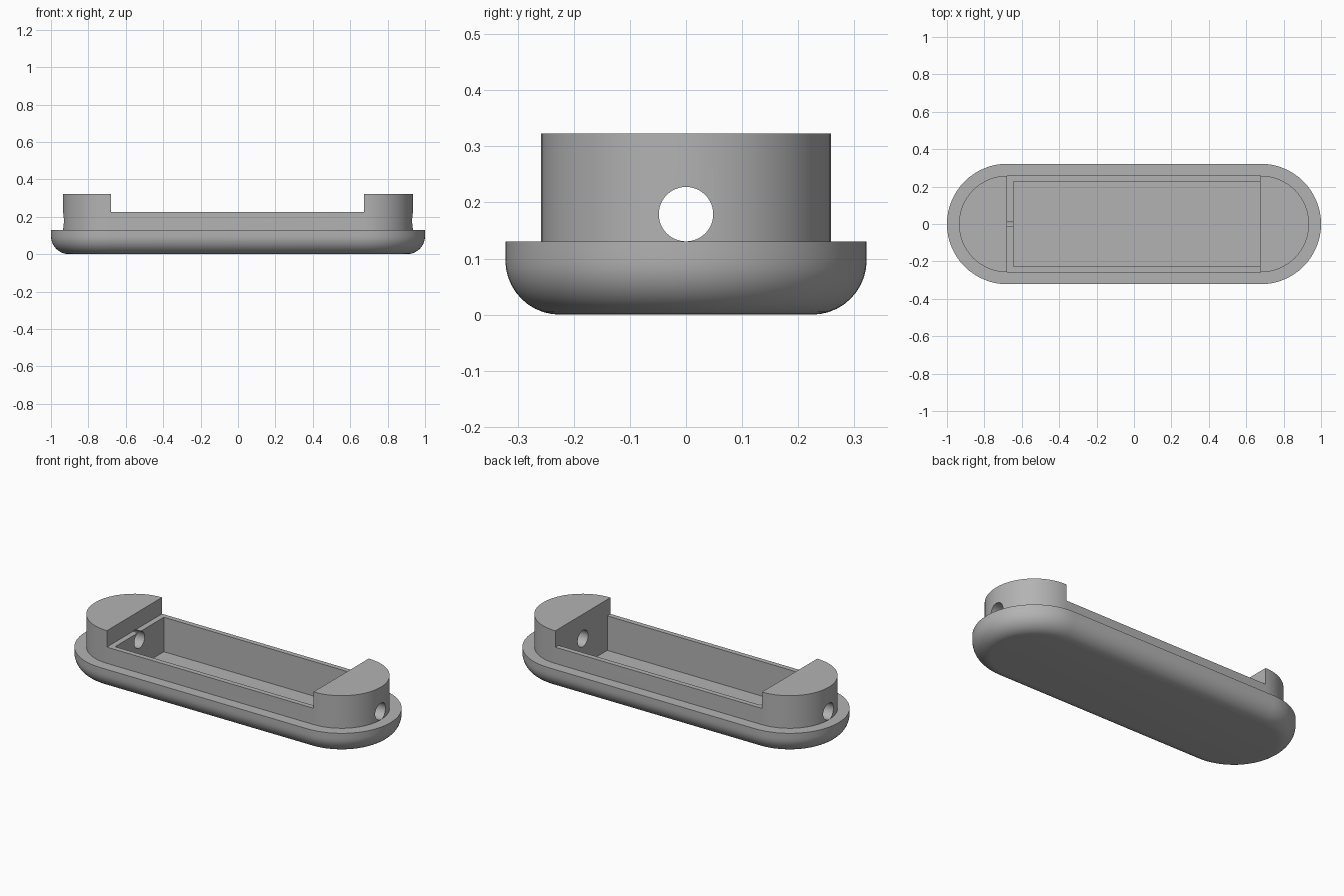
import bpy
import bmesh
import math
from mathutils import Matrix

cube = bpy.data.objects.get("Cube")
if cube:
    bpy.data.objects.remove(cube, do_unlink=True)

CENTRE_X = 0.678   # centres of the rounded ends
SEGMENTS = 32      # steps around each rounded end

grey = bpy.data.materials.new("plain grey")
grey.use_nodes = True
grey.diffuse_color = (0.45, 0.45, 0.45, 1)
grey.node_tree.nodes["Principled BSDF"].inputs["Base Color"].default_value = grey.diffuse_color


def make_object(name, bm):
    bmesh.ops.recalc_face_normals(bm, faces=bm.faces)
    mesh = bpy.data.meshes.new(name)
    bm.to_mesh(mesh)
    bm.free()
    mesh.materials.append(grey)
    obj = bpy.data.objects.new(name, mesh)
    bpy.context.collection.objects.link(obj)
    return obj


def stadium(name, rings):
    """Solid with rounded ends, lofted through (radius, height) rings."""
    bm = bmesh.new()
    loops = []
    for radius, z in rings:
        loop = []
        for side, start in ((1, -math.pi / 2), (-1, math.pi / 2)):
            for i in range(SEGMENTS + 1):
                a = start + math.pi * i / SEGMENTS
                loop.append(bm.verts.new((side * CENTRE_X + radius * math.cos(a),
                                          radius * math.sin(a), z)))
        loops.append(loop)
    count = len(loops[0])
    for low, high in zip(loops, loops[1:]):
        for i in range(count):
            j = (i + 1) % count
            bm.faces.new((low[i], low[j], high[j], high[i]))
    bm.faces.new(loops[0][::-1])
    bm.faces.new(loops[-1])
    return make_object(name, bm)


def box(name, low, high):
    bm = bmesh.new()
    bmesh.ops.create_cube(bm, size=1)
    for v in bm.verts:
        v.co = [(a + b) / 2 + c * (b - a) for a, b, c in zip(low, high, v.co)]
    return make_object(name, bm)


def combine(target, tool, operation):
    """Apply a boolean and remove the tool object."""
    bpy.context.view_layer.objects.active = target
    mod = target.modifiers.new(operation.title(), 'BOOLEAN')
    mod.operation = operation
    mod.solver = 'EXACT'
    mod.object = tool
    bpy.ops.object.modifier_apply(modifier=mod.name)
    bpy.data.objects.remove(tool, do_unlink=True)


# Wide base with a rounded lower edge
fillet = 0.097
profile = []
for step in range(11):
    a = math.pi / 2 * step / 10
    profile.append((0.322 - fillet + fillet * math.sin(a), fillet - fillet * math.cos(a)))
profile.append((0.322, 0.13))
tray = stadium("tray_body", profile)

# Narrower upper body, lowered between the two end blocks
upper = stadium("upper_body", [(0.258, 0.08), (0.258, 0.323)])
combine(upper, box("gap_cutter", (-0.678, -0.5, 0.226), (0.675, 0.5, 0.5)), 'DIFFERENCE')
combine(tray, upper, 'UNION')

# Rectangular pocket
combine(tray, box("pocket_cutter", (-0.645, -0.228, 0.022), (0.675, 0.228, 0.28)), 'DIFFERENCE')

# Round hole running lengthwise through both end blocks
bm = bmesh.new()
bmesh.ops.create_cone(bm, cap_ends=True, segments=48, radius1=0.0485, radius2=0.0485, depth=2.4,
                      matrix=Matrix.Translation((0, 0, 0.179)) @ Matrix.Rotation(math.pi / 2, 4, 'Y'))
combine(tray, make_object("hole_cutter", bm), 'DIFFERENCE')

# Smooth curved walls, keep crisp edges
bpy.ops.object.select_all(action='DESELECT')
tray.select_set(True)
bpy.context.view_layer.objects.active = tray
bpy.ops.object.shade_smooth_by_angle(angle=math.radians(30))
